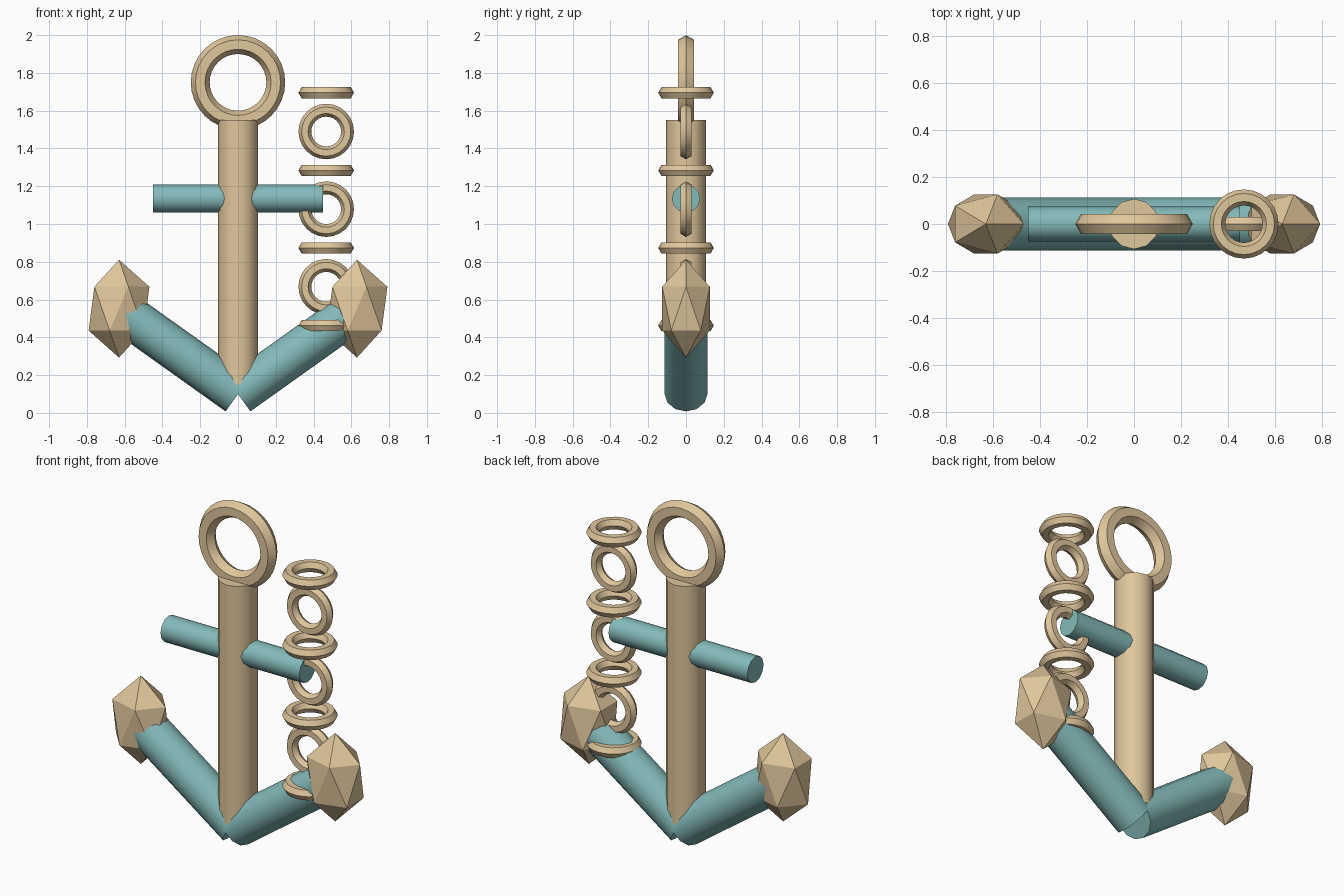
import bpy
from math import radians, pi
from mathutils import Vector

if "Cube" in bpy.data.objects:
    bpy.data.objects.remove(bpy.data.objects["Cube"])


def material(name, color):
    m = bpy.data.materials.new(name)
    m.diffuse_color = color
    m.use_nodes = True
    m.node_tree.nodes["Principled BSDF"].inputs["Base Color"].default_value = m.diffuse_color
    return m


BRASS = material("brass", (0.74, 0.57, 0.33, 1))
TEAL = material("teal", (0.23, 0.49, 0.49, 1))


def finish(name, mat, smooth=True):
    ob = bpy.context.object
    ob.name = name
    ob.data.materials.append(mat)
    if smooth:
        bpy.ops.object.shade_smooth_by_angle(angle=radians(40))
    return ob


def rod(name, start, end, radius, mat, sides=12):
    a, b = Vector(start), Vector(end)
    d = b - a
    bpy.ops.mesh.primitive_cylinder_add(
        vertices=sides, radius=radius, depth=d.length, location=(a + b) / 2,
        rotation=d.to_track_quat('Z', 'Y').to_euler())
    return finish(name, mat)


def ring(name, loc, major, minor, upright, segments):
    bpy.ops.mesh.primitive_torus_add(
        location=loc, rotation=(pi / 2 if upright else 0, 0, 0),
        major_radius=major, minor_radius=minor,
        major_segments=segments, minor_segments=6)
    return finish(name, BRASS)


# Shank, top ring and crossbar
rod("shank", (0, 0, 0.15), (0, 0, 1.55), 0.107, BRASS)
ring("top_ring", (0, 0, 1.75), 0.2, 0.05, True, 32)
rod("crossbar", (-0.45, 0, 1.135), (0.45, 0, 1.135), 0.075, TEAL)

# Arms with faceted tips
for side, s in (("left", -1), ("right", 1)):
    rod(side + "_arm", (0, 0, 0.1), (s * 0.622, 0, 0.543), 0.113, TEAL)
    bpy.ops.mesh.primitive_ico_sphere_add(
        subdivisions=1, radius=1, location=(s * 0.63, 0, 0.552))
    bpy.context.object.scale = (0.18, 0.148, 0.259)
    finish(side + "_fluke", BRASS, smooth=False)

# Hanging chain of alternating links
for i in range(7):
    ring(f"chain_link_{i + 1}", (0.467, 0, 1.695 - i * 0.2055),
         0.113, 0.034, i % 2 == 1, 24)
